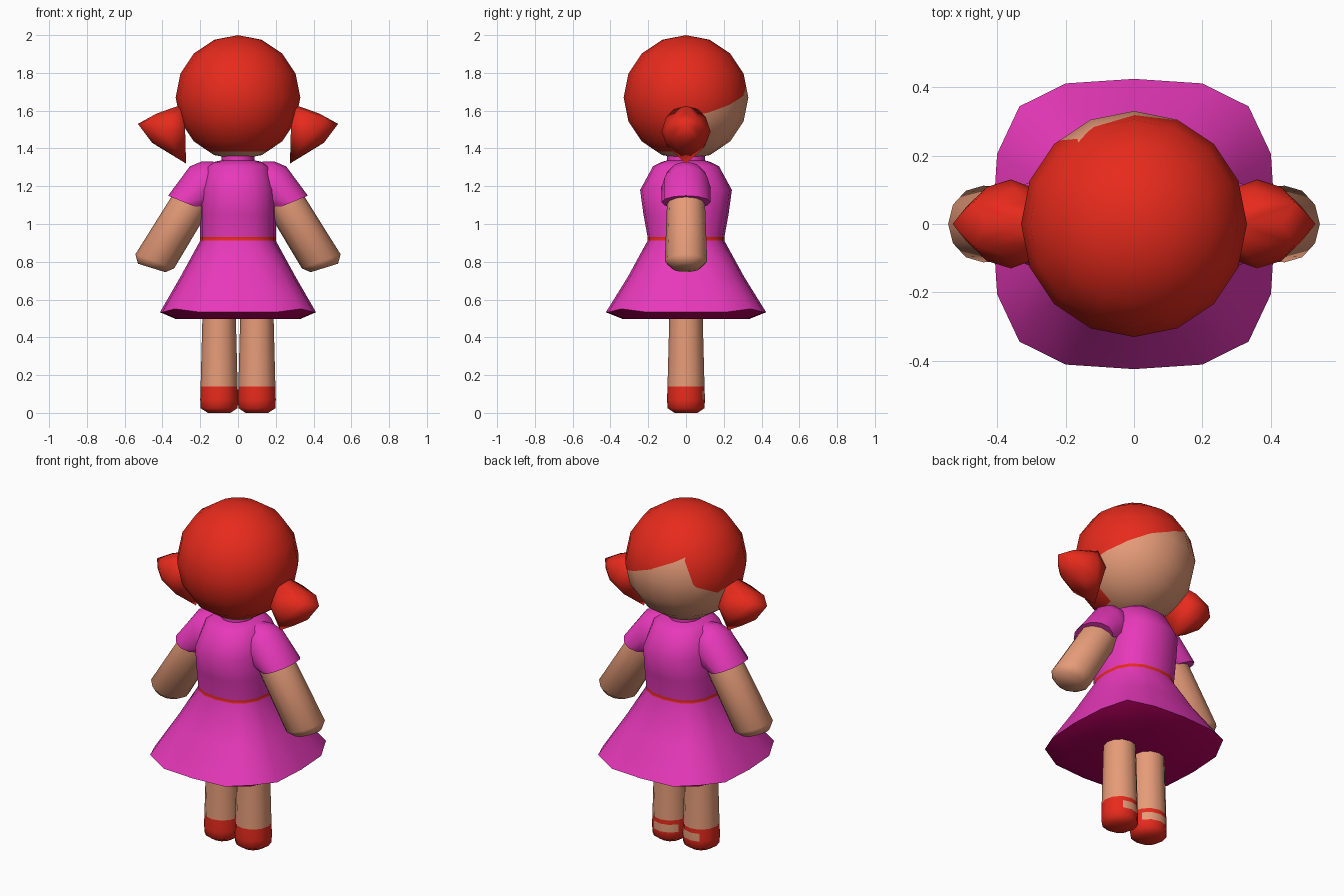
import bpy, bmesh, math
from mathutils import Vector

if "Cube" in bpy.data.objects:
    bpy.data.objects.remove(bpy.data.objects["Cube"])


def material(name, rgb):
    m = bpy.data.materials.new(name)
    m.diffuse_color = (*rgb, 1)
    m.use_nodes = True
    m.node_tree.nodes["Principled BSDF"].inputs["Base Color"].default_value = m.diffuse_color
    return m


RED = material("red", (0.82, 0.024, 0.012))
SKIN = material("skin", (0.79, 0.33, 0.19))
PINK = material("magenta", (0.8, 0.04, 0.49))
DARK = material("dark magenta", (0.5, 0.0, 0.12))


def finish(bm, name, mats, angle=45, rule=None):
    """Turn a bmesh into a smooth object; rule(centre, normal) picks the material."""
    bmesh.ops.recalc_face_normals(bm, faces=bm.faces[:])
    bm.normal_update()
    if rule:
        for f in bm.faces:
            f.material_index = rule(f.calc_center_median(), f.normal)
    me = bpy.data.meshes.new(name)
    bm.to_mesh(me)
    bm.free()
    for m in mats:
        me.materials.append(m)
    me.shade_smooth()
    me.set_sharp_from_angle(angle=math.radians(angle))
    ob = bpy.data.objects.new(name, me)
    bpy.context.collection.objects.link(ob)
    return ob


def loft(rings):
    """Skin a closed tube through equal-length rings of points."""
    bm = bmesh.new()
    loops = [[bm.verts.new(p) for p in r] for r in rings]
    n = len(loops[0])
    for a, b in zip(loops, loops[1:]):
        for i in range(n):
            j = (i + 1) % n
            bm.faces.new((a[i], a[j], b[j], b[i]))
    bm.faces.new(loops[0])
    bm.faces.new(loops[-1])
    return bm


def oval(p, q, w, sx, n=12):
    """Ellipse spanning the front-view points p and q, with half depth w."""
    c = ((p[0] + q[0]) / 2, (p[1] + q[1]) / 2)
    h = ((p[0] - q[0]) / 2, (p[1] - q[1]) / 2)
    out = []
    for i in range(n):
        t = math.tau * i / n
        out.append((sx * (c[0] + h[0] * math.cos(t)), w * math.sin(t), c[1] + h[1] * math.cos(t)))
    return out


def squircle(z, rx, ry, e, n=16, lift=0):
    """Rounded-square ring; e = 2 is an ellipse, lift raises the four corners."""
    out = []
    for i in range(n):
        c, s = math.cos(math.tau * i / n), math.sin(math.tau * i / n)
        r = (abs(c) ** e + abs(s) ** e) ** (-1 / e)
        x = (math.copysign(abs(c) ** (2 / e), c) + r * c) / 2
        y = (math.copysign(abs(s) ** (2 / e), s) + r * s) / 2
        out.append((rx * x, ry * y, z + (lift if i % 4 == 2 else 0)))
    return out


# Head: 16-sided ball, cut along the hairline and coloured by side of the cuts
C = Vector((0, 0, 1.67))
apex, brow = Vector((-.155, .27, .135)), Vector((0, .33, .06))


def hair_plane(a, b, c):
    n = (Vector(b) - a).cross(Vector(c) - a).normalized()
    return a, (n if n.z > 0 else -n)


fringe = hair_plane(apex, brow, (.2, .26, -.02))
sweep = hair_plane(brow, (.2, .26, -.025), (.315, .08, -.095))
side = hair_plane(apex, (-.228, .236, -.02), (-.296, .113, -.085))
bm = bmesh.new()
bmesh.ops.create_uvsphere(bm, u_segments=16, v_segments=8, radius=.33)
for co, no in (fringe, sweep, side, ((0, -.01, 0), (0, 1, 0)), ((0, 0, -.285), (0, 0, 1))):
    bmesh.ops.bisect_plane(bm, geom=bm.verts[:] + bm.edges[:] + bm.faces[:],
                           plane_co=co, plane_no=no, dist=1e-5)


def below(plane, p):
    return plane[1].dot(p - plane[0]) < 0


def head_rule(c, n):
    face = below(fringe if c.x < 0 else sweep, c) and below(side, c) and c.y > -.01
    return 1 if face or c.z < -.285 else 0


head = finish(bm, "head", [RED, SKIN], 180, head_rule)
head.data.normals_split_custom_set_from_vertices([v.co.normalized() for v in head.data.vertices])
head.location = C

# Dress: collar, bodice, belt band, flared skirt and closed underside
dress = [(1.375, .085, .1, 2), (1.337, .088, .1, 2), (1.328, .13, .13, 2.2),
         (1.305, .165, .175, 2.4), (1.18, .2, .243, 2.5), (1.05, .2, .225, 2.5),
         (.93, .2, .203, 2.5), (.912, .2, .203, 2.5), (.72, .305, .308, 2.9),
         (.533, .413, .424, 3.3, 16, .018), (.497, .33, .335, 3.3)]


def dress_rule(c, n):
    if c.z < .54 and n.z < -.2:
        return 2
    return 1 if .912 < c.z < .93 else 0


finish(loft([squircle(*r) for r in dress]), "dress", [PINK, RED, DARK], 50, dress_rule)

# Paired parts
sleeve = [((.13, 1.33), (.08, 1.14), .09), ((.19, 1.332), (.1, 1.1), .115),
          ((.255, 1.305), (.13, 1.08), .13), ((.37, 1.15), (.2, 1.08), .13)]
arm = [((.33, 1.18), (.15, 1.08), .1), ((.543, .84), (.338, .765), .112),
       ((.53, .79), (.385, .745), .075)]
leg = [(0, .06), (.025, .098), (.07, .1), (.115, .099), (.14, .098), (.56, .087)]
bunch = [(.53, 0, 1.53), (.455, 0, 1.43), (.275, 0, 1.32), (.3, 0, 1.63), (.36, 0, 1.61),
         (.43, 0, 1.585), (.3, .06, 1.61), (.35, .105, 1.565), (.36, .13, 1.49),
         (.34, .1, 1.41), (.43, .108, 1.5), (.28, .1, 1.5), (.45, .07, 1.45), (.47, .06, 1.555),
         (.49, .05, 1.5), (.4, .05, 1.4)]


def leg_rule(c, n):
    # low shoe with a strap and an open instep towards the inner side
    instep = .07 < c.z < .115 and (c.y > .08 or (c.y > .05 and abs(c.x) < .1))
    return 0 if c.z > .14 or instep else 1


for label, sx in (("right", 1), ("left", -1)):
    finish(loft([oval(*r, sx) for r in sleeve]), label + "_sleeve", [PINK])
    finish(loft([oval(*r, sx) for r in arm]), label + "_arm", [SKIN], 60)
    finish(loft([[(x + sx * .1, y, z) for x, y, z in squircle(z, r, r, 2, 12)] for z, r in leg]),
           label + "_leg", [SKIN, RED], 60, leg_rule)
    # Hair bunch: teardrop hull
    bm = bmesh.new()
    for x, y, z in bunch:
        for s in ((1, -1) if y else (1,)):
            bm.verts.new((sx * x, s * y, z))
    bmesh.ops.convex_hull(bm, input=bm.verts[:])
    bmesh.ops.delete(bm, geom=[v for v in bm.verts if not v.link_faces], context='VERTS')
    finish(bm, label + "_hair_bunch", [RED], 70)
